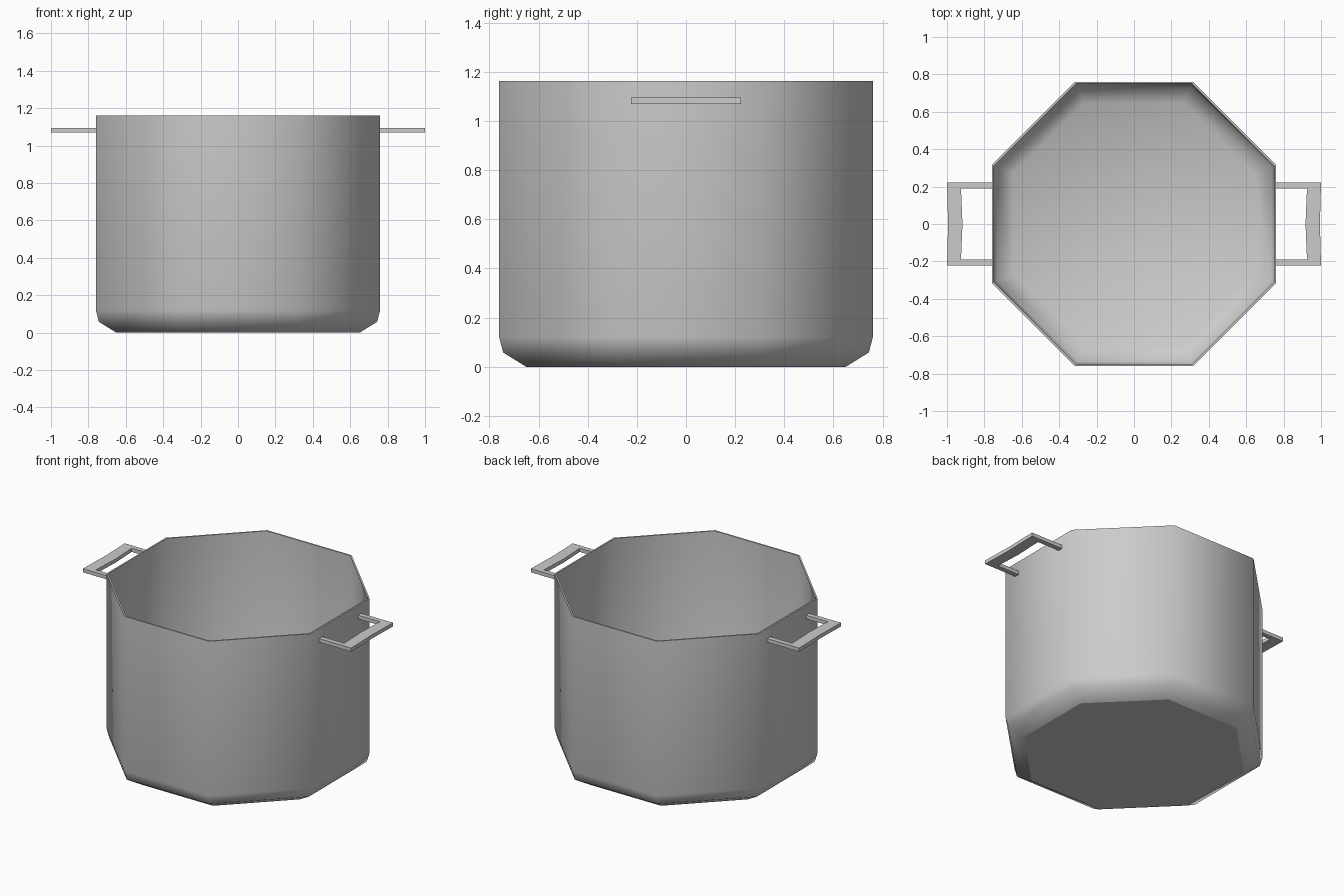
import bpy, bmesh, math

if "Cube" in bpy.data.objects:
    bpy.data.objects.remove(bpy.data.objects["Cube"])

SIDES = 8
# (apothem, height) from the outer base up to the rim and back down the inside
PROFILE = [(0.65, 0.0), (0.744, 0.058), (0.76, 0.12), (0.76, 1.162),
           (0.75, 1.162), (0.75, 0.122), (0.735, 0.065), (0.647, 0.01)]
SHARP_RINGS = {0, 3, 4}


def new_object(name, bm):
    bmesh.ops.recalc_face_normals(bm, faces=bm.faces)
    mesh = bpy.data.meshes.new(name)
    bm.to_mesh(mesh)
    bm.free()
    obj = bpy.data.objects.new(name, mesh)
    bpy.context.collection.objects.link(obj)
    return obj


# Octagonal pot: stacked rings bridged into one thin-walled shell
def build_pot():
    bm = bmesh.new()
    rings = []
    for apothem, z in PROFILE:
        r = apothem / math.cos(math.pi / SIDES)
        angles = [(i + 0.5) * 2 * math.pi / SIDES for i in range(SIDES)]
        rings.append([bm.verts.new((r * math.cos(a), r * math.sin(a), z)) for a in angles])
    for low, high in zip(rings, rings[1:]):
        for i in range(SIDES):
            j = (i + 1) % SIDES
            bm.faces.new((low[i], low[j], high[j], high[i]))
    bm.faces.new(rings[0][::-1])
    bm.faces.new(rings[-1])
    for face in bm.faces:
        face.smooth = True
    # Crisp base outline and rim, soft walls
    for k in SHARP_RINGS:
        for i in range(SIDES):
            bm.edges.get((rings[k][i], rings[k][(i + 1) % SIDES])).smooth = False
    return new_object("pot_body", bm)


# Flat U-shaped side handle, extruded from paired outer and inner outlines
def build_handle(name, side):
    outer = [(0.752, -0.223), (1.0, -0.223), (0.994, 0), (1.0, 0.223), (0.752, 0.223)]
    inner = [(0.752, -0.19), (0.925, -0.19), (0.917, 0), (0.925, 0.19), (0.752, 0.19)]
    bm = bmesh.new()
    out_v = [bm.verts.new((side * x, y, 1.07)) for x, y in outer]
    in_v = [bm.verts.new((side * x, y, 1.07)) for x, y in inner]
    faces = [bm.faces.new((out_v[i], out_v[i + 1], in_v[i + 1], in_v[i])) for i in range(4)]
    result = bmesh.ops.extrude_face_region(bm, geom=faces, use_keep_orig=True)
    top = [g for g in result["geom"] if isinstance(g, bmesh.types.BMVert)]
    bmesh.ops.translate(bm, verts=top, vec=(0, 0, 0.025))
    return new_object(name, bm)


build_pot()
build_handle("right_handle", 1)
build_handle("left_handle", -1)
